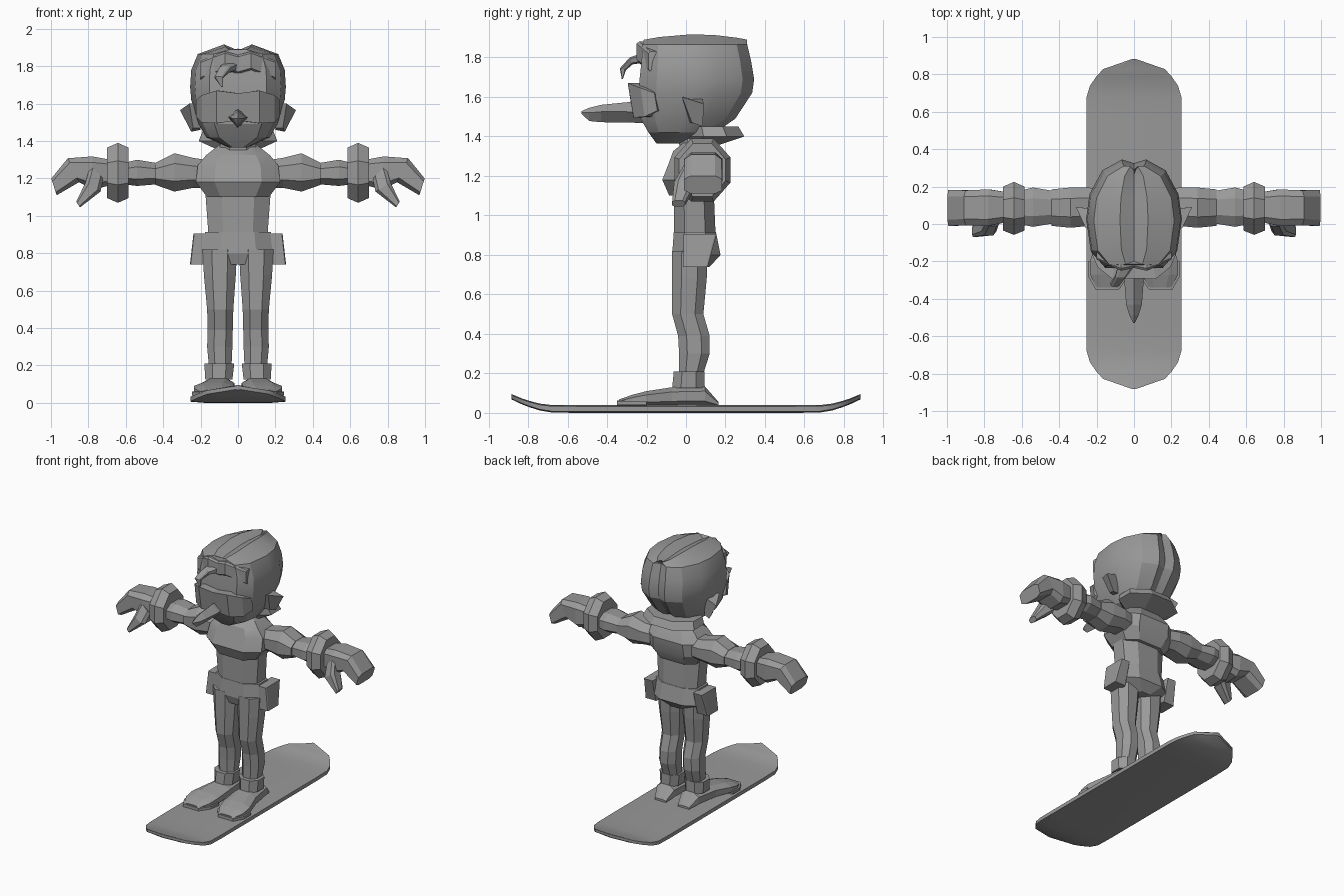
import bpy, bmesh, math
from mathutils import Vector

grey = bpy.data.materials.new("plain grey")
grey.diffuse_color = (0.32, 0.32, 0.32, 1)


def section(p, q, lo, hi, axis, k):
    """Chamfered rectangle running from p to q, spread from lo to hi along an axis."""
    pts = []
    for a, b in ((k, 0), (1 - k, 0), (1, k), (1, 1 - k),
                 (1 - k, 1), (k, 1), (0, 1 - k), (0, k)):
        v = Vector(p).lerp(Vector(q), b)
        v[axis] = lo + (hi - lo) * a
        pts.append(v)
    return pts


def loft(name, rings, sides=(0,), smooth=None):
    """Skin a row of rings with capped ends; sides=(1, -1) makes a mirrored pair."""
    for s in sides:
        bm = bmesh.new()
        rows = [[bm.verts.new((v[0] * (s or 1), v[1], v[2])) for v in r] for r in rings]
        n = len(rows[0])
        for r0, r1 in zip(rows, rows[1:]):
            for i in range(n):
                j = (i + 1) % n
                bm.faces.new((r0[i], r0[j], r1[j], r1[i]))
        bm.faces.new(rows[0][::-1])
        bm.faces.new(rows[-1])
        bmesh.ops.remove_doubles(bm, verts=bm.verts, dist=0.0005)
        bmesh.ops.recalc_face_normals(bm, faces=bm.faces)
        full = name if s == 0 else ("left_" if s > 0 else "right_") + name
        me = bpy.data.meshes.new(full)
        bm.to_mesh(me)
        bm.free()
        me.materials.append(grey)
        ob = bpy.data.objects.new(full, me)
        bpy.context.collection.objects.link(ob)
        if smooth:
            bpy.ops.object.select_all(action='DESELECT')
            ob.select_set(True)
            bpy.context.view_layer.objects.active = ob
            bpy.ops.object.shade_smooth_by_angle(angle=math.radians(smooth))


PAIR = (1, -1)


def upright(rows, k=0.27):      # rows: x0, x1, y front, y back, z
    return [section((0, f, z), (0, b, z), x0, x1, 0, k) for x0, x1, f, b, z in rows]


def lengthwise(rows, k=0.25):   # rows: y, x0, x1, z bottom, z top
    return [section((0, y, z0), (0, y, z1), x0, x1, 0, k) for y, x0, x1, z0, z1 in rows]


def sideways(rows, k=0.27):     # rows: x top, z top, x bottom, z bottom, y0, y1
    return [section((xt, 0, zt), (xb, 0, zb), y0, y1, 1, k)
            for xt, zt, xb, zb, y0, y1 in rows]


# Board with upturned tips
half = [(0.55, 0.255, 0, 0.04), (0.68, 0.253, 0.002, 0.04), (0.74, 0.235, 0.012, 0.047),
        (0.79, 0.2, 0.028, 0.06), (0.828, 0.165, 0.042, 0.072), (0.883, 0.008, 0.068, 0.095)]
tips = [(-y, -w, w, a, b) for y, w, a, b in half[::-1]]
tips += [(y, -w, w, a, b) for y, w, a, b in half]
loft("board", lengthwise(tips, 0.16), smooth=35)

# Boots: foot, sole, cuff
loft("boot", lengthwise([(0.165, 0.05, 0.14, 0.035, 0.055), (0.095, 0.03, 0.17, 0.035, 0.135),
                         (-0.07, 0.02, 0.195, 0.035, 0.13), (-0.2, 0.025, 0.235, 0.035, 0.11),
                         (-0.27, 0.04, 0.235, 0.035, 0.092), (-0.34, 0.08, 0.2, 0.035, 0.068)]), PAIR)
loft("sole", lengthwise([(-0.2, 0.015, 0.245, 0.038, 0.062), (-0.28, 0.03, 0.245, 0.038, 0.062),
                         (-0.35, 0.08, 0.205, 0.038, 0.062)], 0.1), PAIR)
loft("boot_cuff", upright([(0.03, 0.175, -0.07, 0.095, 0.125),
                           (0.02, 0.18, -0.062, 0.093, 0.21)]), PAIR)

# Legs
loft("leg", upright([(0.035, 0.155, -0.035, 0.085, 0.19), (0.03, 0.165, -0.035, 0.12, 0.3),
                     (0.028, 0.162, -0.04, 0.12, 0.39), (0.025, 0.165, -0.07, 0.088, 0.5),
                     (0.012, 0.182, -0.07, 0.105, 0.68), (0.005, 0.19, -0.07, 0.11, 0.82)]), PAIR)

# Hips and side pouches
loft("hips", upright([(-0.07, 0.07, -0.05, 0.12, 0.74), (-0.195, 0.195, -0.07, 0.175, 0.8),
                      (-0.175, 0.175, -0.062, 0.152, 0.915)], 0.25))
loft("pouch", upright([(0.165, 0.257, -0.015, 0.11, 0.74),
                       (0.165, 0.238, -0.012, 0.155, 0.905)], 0.05), PAIR)

# Torso with jacket chest, and neck
loft("torso", upright([(-w, w, f, b, z) for w, f, b, z in (
    (0.158, -0.06, 0.15, 0.9), (0.175, -0.06, 0.14, 1.13))], 0.25))
loft("chest", upright([(-w, w, f, b, z) for w, f, b, z in (
    (0.165, -0.085, 0.165, 1.1), (0.225, -0.12, 0.205, 1.18), (0.215, -0.085, 0.215, 1.27),
    (0.17, -0.065, 0.185, 1.325), (0.1, 0.0, 0.14, 1.38))], 0.22), smooth=25)
loft("neck", upright([(-0.11, 0.11, -0.03, 0.14, 1.31), (-0.085, 0.085, -0.04, 0.12, 1.43)]))

# Arms
loft("sleeve", sideways([(0.17, 1.30, 0.17, 1.15, 0.0, 0.18), (0.24, 1.31, 0.24, 1.15, -0.01, 0.195),
                         (0.34, 1.335, 0.34, 1.13, -0.02, 0.195),
                         (0.44, 1.285, 0.44, 1.165, -0.01, 0.185)]), PAIR)
loft("forearm", sideways([(0.42, 1.28, 0.42, 1.17, 0.005, 0.175), (0.54, 1.3, 0.54, 1.16, -0.015, 0.195),
                          (0.62, 1.28, 0.62, 1.17, 0.0, 0.175)]), PAIR)
loft("glove_cuff", sideways([(0.585, 1.365, 0.585, 1.095, -0.035, 0.2),
                             (0.642, 1.39, 0.642, 1.07, -0.058, 0.225),
                             (0.7, 1.365, 0.7, 1.095, -0.035, 0.2)], 0.3), PAIR)

# Mitten: palm curving down to the fingertips, plus thumb
loft("mitten", sideways([(0.68, 1.3, 0.68, 1.165, 0.01, 0.17), (0.78, 1.318, 0.77, 1.14, -0.01, 0.185),
                         (0.91, 1.308, 0.85, 1.18, -0.008, 0.18),
                         (0.998, 1.2, 0.97, 1.11, -0.01, 0.182)], 0.18), PAIR)
loft("thumb", sideways([(0.79, 1.27, 0.72, 1.2, -0.01, 0.08), (0.815, 1.18, 0.735, 1.13, -0.06, 0.05),
                        (0.865, 1.075, 0.845, 1.045, -0.07, -0.005)], 0.2), PAIR)

# Head: half outline mirrored at each height, ending in a parted groove on top
PLAN = ((0, 0), (0.6, 0.0), (0.9, 0.15), (1, 0.45), (0.93, 0.68), (0.66, 0.9), (0.25, 1))


def head_ring(w, f, b, z, bulge=0):
    pts = [(x * w, f + (b - f) * t) for x, t in PLAN]
    pts.append((0, b - 0.02))
    pts += [(-x, y) for x, y in pts[-2:0:-1]]
    return [(x, y, z - bulge * (y - 0.05) ** 2) for x, y in pts]


loft("head", [head_ring(*r) for r in (
    (0.05, -0.15, 0.05, 1.365), (0.17, -0.19, 0.15, 1.42), (0.21, -0.23, 0.25, 1.49),
    (0.25, -0.235, 0.335, 1.62), (0.256, -0.235, 0.345, 1.69), (0.25, -0.225, 0.33, 1.78),
    (0.215, -0.22, 0.31, 1.865), (0.075, -0.215, 0.31, 1.917, 0.4),
    (0.0, -0.2, 0.285, 1.885, 0.3))], smooth=22)

# Flared hair at the nape
loft("nape_hair", upright([(-0.09, 0.09, 0.02, 0.13, 1.345), (-0.21, 0.21, 0.0, 0.295, 1.4),
                           (-0.19, 0.19, 0.0, 0.265, 1.45)], 0.3))

# Fringe and one loose curl
loft("fringe", sideways([(0.0, 1.86, 0.0, 1.76, -0.235, -0.12), (0.07, 1.88, 0.07, 1.78, -0.25, -0.12),
                         (0.2, 1.83, 0.2, 1.73, -0.19, -0.1)], 0.1), PAIR)
loft("curl", [section((0, y, z), (0, y2, z2), x0, x1, 0, 0.2) for x0, x1, y, z, y2, z2 in (
    (-0.08, 0.02, -0.2, 1.83, -0.2, 1.775), (-0.1, -0.04, -0.285, 1.8, -0.27, 1.765),
    (-0.125, -0.08, -0.335, 1.745, -0.305, 1.735), (-0.09, -0.08, -0.325, 1.69, -0.32, 1.69))])

# Wraparound goggles
loft("goggles", [[(x, y, z1), (x, y + dy, z0), (x * 0.8, -0.13, z0), (x * 0.8, -0.13, z1)]
                 for x, y, dy, z0, z1 in (
    (-0.225, -0.16, 0.015, 1.53, 1.62), (-0.195, -0.23, 0.02, 1.5, 1.645),
    (-0.115, -0.295, 0.03, 1.495, 1.67), (0, -0.29, 0.02, 1.51, 1.655),
    (0.115, -0.295, 0.03, 1.495, 1.67), (0.195, -0.23, 0.02, 1.5, 1.645),
    (0.225, -0.16, 0.015, 1.53, 1.62))])

# Long pointed nose with a diamond section
loft("nose", [[(0, y, z0), (w, y, zm), (0, y, z1), (-w, y, zm)] for y, w, z0, zm, z1 in (
    (-0.2, 0.045, 1.468, 1.52, 1.575), (-0.3, 0.052, 1.47, 1.525, 1.573),
    (-0.43, 0.042, 1.472, 1.525, 1.56), (-0.49, 0.024, 1.478, 1.52, 1.545),
    (-0.53, 0.004, 1.515, 1.522, 1.528))])

# Ears
loft("ear", [[(0.2, -0.01, 1.6), (0.2, 0.08, 1.6), (0.2, 0.07, 1.46), (0.2, 0.02, 1.47)],
             [(0.26, -0.02, 1.6), (0.31, 0.09, 1.565), (0.25, 0.085, 1.45), (0.24, 0.03, 1.47)]], PAIR)
